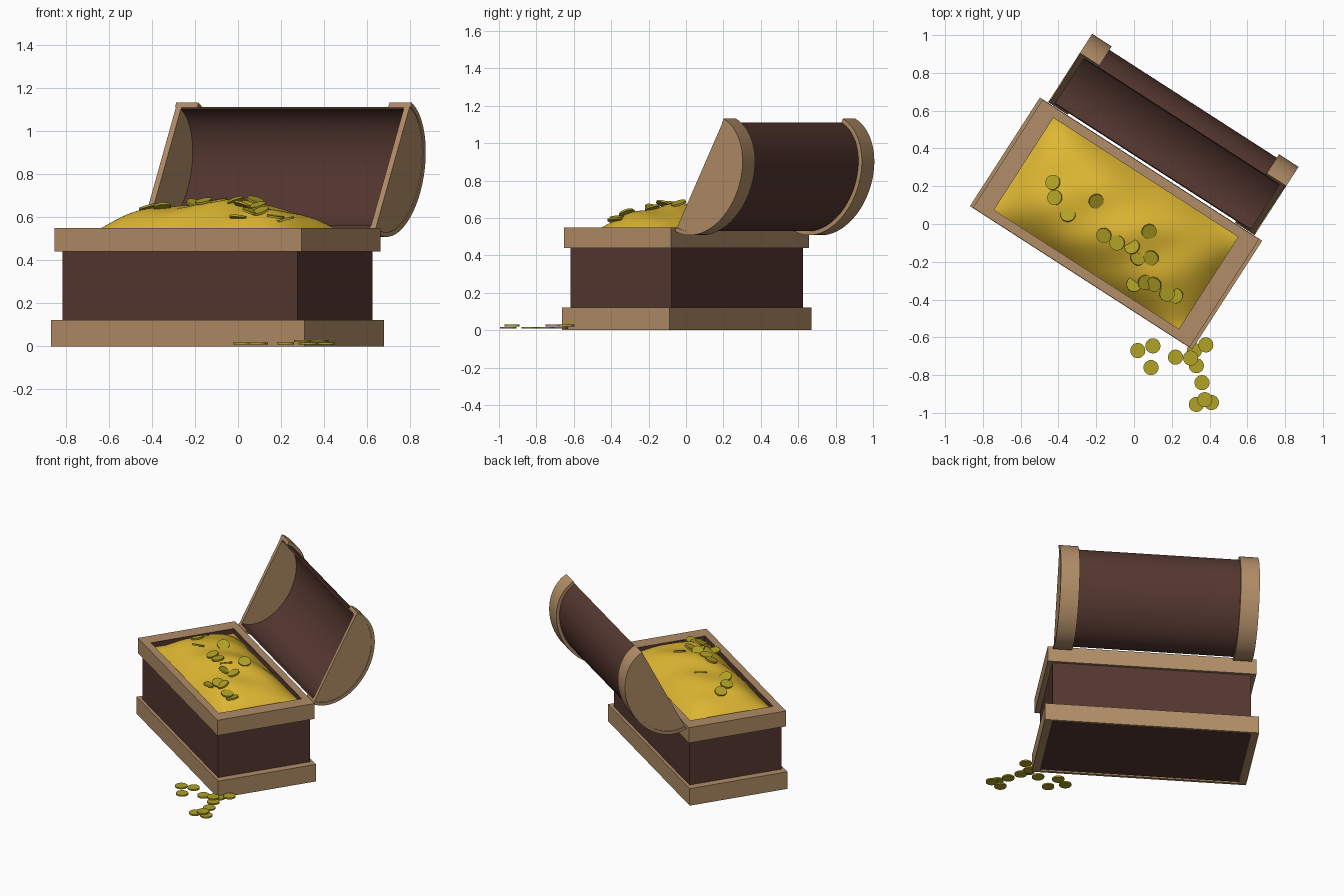
import bpy, bmesh, math, random
from mathutils import Matrix, Vector

if "Cube" in bpy.data.objects:
    bpy.data.objects.remove(bpy.data.objects["Cube"], do_unlink=True)
random.seed(4)


def material(name, rgb):
    m = bpy.data.materials.new(name)
    m.use_nodes = True
    m.diffuse_color = (*rgb, 1)
    bsdf = next(n for n in m.node_tree.nodes if n.type == "BSDF_PRINCIPLED")
    bsdf.inputs["Base Color"].default_value = (*rgb, 1)
    return m


TAN = material("light wood", (0.44, 0.265, 0.135))
BROWN = material("dark wood", (0.09, 0.038, 0.029))
GOLD = material("gold pile", (0.73, 0.475, 0.032))
COIN = material("coin metal", (0.44, 0.36, 0.018))

# The chest is built straight, then turned by this placement
CHEST = Matrix.Translation((-0.095, 0.003, 0)) @ Matrix.Rotation(math.radians(-32.8), 4, "Z")


def finish(bm, name, mats, matrix=CHEST, smooth=False):
    bmesh.ops.recalc_face_normals(bm, faces=bm.faces)
    me = bpy.data.meshes.new(name)
    bm.to_mesh(me)
    bm.free()
    for m in mats:
        me.materials.append(m)
    ob = bpy.data.objects.new(name, me)
    bpy.context.collection.objects.link(ob)
    ob.matrix_world = matrix
    if smooth:
        bpy.ops.object.select_all(action="DESELECT")
        ob.select_set(True)
        bpy.context.view_layer.objects.active = ob
        bpy.ops.object.shade_smooth_by_angle(angle=math.radians(35))
    return ob


def frame(name, outer, inner, z0, z1, mats):
    """Rectangular ring; inner walls take the last material."""
    bm = bmesh.new()
    loops = []
    for (hx, hy), z in ((outer, z0), (outer, z1), (inner, z1), (inner, z0)):
        loops.append([bm.verts.new((sx * hx, sy * hy, z))
                      for sx, sy in ((-1, -1), (1, -1), (1, 1), (-1, 1))])
    for k in range(4):
        a, b = loops[k], loops[(k + 1) % 4]
        for i in range(4):
            j = (i + 1) % 4
            f = bm.faces.new((a[i], a[j], b[j], b[i]))
            if k == 2:
                f.material_index = len(mats) - 1
    return finish(bm, name, mats)


# Box: walls, floor and the two trims
BODY = (0.648, 0.322)
HOLE = (0.582, 0.29)
frame("chest_walls", BODY, HOLE, 0.01, 0.45, [BROWN])
frame("base_trim", (0.70, 0.342), BODY, 0, 0.122, [TAN])
frame("top_trim", (0.682, 0.34), HOLE, 0.44, 0.55, [TAN, BROWN])

bm = bmesh.new()
bmesh.ops.create_cube(bm, size=1, matrix=Matrix.Translation((0, 0, 0.03))
                      @ Matrix.Diagonal((2 * HOLE[0], 2 * HOLE[1], 0.04, 1)))
finish(bm, "chest_floor", [BROWN])

# Lid: half-ellipse sections lying on the tilted opening plane
TILT = math.radians(62.7)
ALONG = Vector((0, math.cos(TILT), math.sin(TILT)))
OUT = Vector((0, math.sin(TILT), -math.cos(TILT)))
MID = Vector((0, 0.5, 0.83))


def arc(a, b, x, steps=40):
    return [MID + Vector((x, 0, 0)) - ALONG * a * math.cos(math.pi * i / steps)
            + OUT * b * math.sin(math.pi * i / steps) for i in range(steps + 1)]


def lid_part(name, x0, x1, outer, inner, mat):
    """Extruded half ellipse, hollow when an inner size is given."""
    bm = bmesh.new()
    pts = [arc(*outer, x) + (arc(*inner, x)[::-1] if inner else []) for x in (x0, x1)]
    a, b = [[bm.verts.new(p) for p in row] for row in pts]
    n = len(a)
    for i in range(n):
        j = (i + 1) % n
        bm.faces.new((a[i], a[j], b[j], b[i]))
    for row in (a, b):
        if inner:
            for i in range(n // 2 - 1):
                bm.faces.new((row[i], row[i + 1], row[n - 2 - i], row[n - 1 - i]))
        else:
            bm.faces.new(row)
    finish(bm, name, [mat], smooth=True)


SHELL = (0.316, 0.234)
lid_part("lid_shell", -0.615, 0.615, SHELL, (0.304, 0.222), BROWN)
for side, s in (("left", 1), ("right", -1)):
    lid_part("lid_band_" + side, s * 0.527, s * 0.65, (0.338, 0.256), SHELL, TAN)
    lid_part("lid_end_" + side, s * 0.615, s * 0.645, SHELL, None, TAN)


# Gold mound as a lumpy height field
def mound(u, v):
    pu, pv = min(1, abs(u) / HOLE[0]), min(1, abs(v) / HOLE[1])
    h = (1 - pu ** 4) * (1 - pv ** 2.5)
    lumps = 0.014 * math.sin(9 * u + 1) * math.cos(11 * v) + 0.008 * math.sin(17 * u - 14 * v)
    return 0.515 + h * (0.145 + lumps)


bm = bmesh.new()
bmesh.ops.create_grid(bm, x_segments=70, y_segments=36, size=1)
for vert in bm.verts:
    u, v = vert.co.x * HOLE[0], vert.co.y * HOLE[1]
    vert.co = (u, v, mound(u, v))
finish(bm, "gold_mound", [GOLD], smooth=True)


def coin(name, matrix):
    bm = bmesh.new()
    bmesh.ops.create_cone(bm, cap_ends=True, segments=24, radius1=0.04, radius2=0.04, depth=0.01)
    finish(bm, name, [COIN], matrix, smooth=True)


# Coins half sunk in the mound
PILE = [(-.43, .22), (-.42, .14), (-.35, .05), (-.2, .12), (-.16, -.06), (-.09, -.1),
        (-.01, -.12), (.02, -.18), (.08, -.04), (.09, -.18), (0, -.32), (.06, -.31),
        (.105, -.32), (.175, -.37), (.22, -.38)]
for i, (x, y) in enumerate(PILE):
    local = CHEST.inverted() @ Vector((x, y, 0))
    z = mound(local.x, local.y) + 0.01
    turn = Matrix.Rotation(random.uniform(-0.45, 0.45), 4, "X") @ Matrix.Rotation(
        random.uniform(-0.4, 0.4), 4, "Y")
    coin(f"pile_coin_{i + 1}", Matrix.Translation((x, y, z)) @ turn)

# Coins spilled on the ground, a few resting on others
SPILL = [(.02, -.67), (.1, -.645), (.09, -.76), (.22, -.705), (.32, -.67), (.33, -.75),
         (.36, -.84), (.33, -.955), (.41, -.945)]
STACKED = [(.3, -.71), (.38, -.64), (.375, -.93)]
for i, (x, y) in enumerate(SPILL + STACKED):
    z = 0.013 if i < len(SPILL) else 0.025
    coin(f"ground_coin_{i + 1}", Matrix.Translation((x, y, z)))
